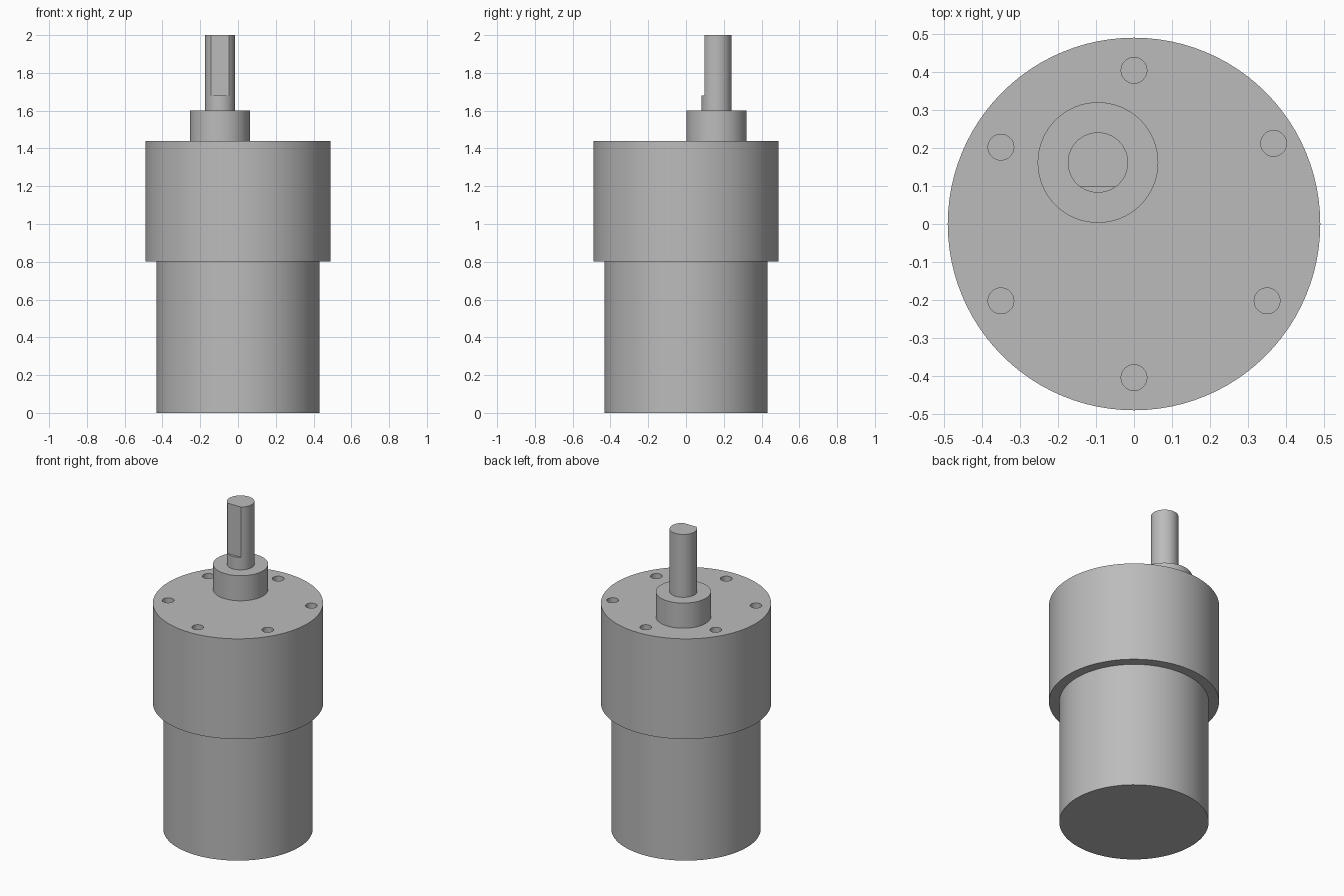
import bpy
import math

cube = bpy.data.objects.get("Cube")
if cube:
    bpy.data.objects.remove(cube, do_unlink=True)

# One plain metal colour
metal = bpy.data.materials.new("grey_metal")
metal.use_nodes = True
grey = (0.5, 0.5, 0.5, 1)
metal.diffuse_color = grey
metal.node_tree.nodes["Principled BSDF"].inputs["Base Color"].default_value = grey


def cylinder(name, radius, bottom, top, x=0, y=0, sides=96):
    bpy.ops.mesh.primitive_cylinder_add(
        vertices=sides, radius=radius, depth=top - bottom,
        location=(x, y, (bottom + top) / 2))
    obj = bpy.context.object
    obj.name = name
    obj.data.materials.append(metal)
    return obj


def cut(target, cutter):
    mod = target.modifiers.new("cut", 'BOOLEAN')
    mod.operation = 'DIFFERENCE'
    mod.solver = 'EXACT'
    mod.object = cutter
    bpy.context.view_layer.objects.active = target
    bpy.ops.object.modifier_apply(modifier=mod.name)
    bpy.data.objects.remove(cutter, do_unlink=True)


SHAFT_X, SHAFT_Y = -0.095, 0.162
FACE_Z = 1.44

# Motor can and the wider gearbox
motor_can = cylinder("motor_can", 0.431, 0, 0.802)
gearbox = cylinder("gearbox", 0.491, 0.802, FACE_Z)

# Ring of blind screw holes in the gearbox face
for i in range(6):
    angle = math.radians(30 + 60 * i)
    reach = 0.425 if i == 0 else 0.405
    cut(gearbox, cylinder("hole_cutter", 0.034, FACE_Z - 0.1, FACE_Z + 0.1,
                          reach * math.cos(angle), reach * math.sin(angle), 32))

# Off-centre boss and output shaft
boss = cylinder("shaft_boss", 0.159, FACE_Z, 1.6, SHAFT_X, SHAFT_Y, 64)
shaft = cylinder("output_shaft", 0.0795, 1.6, 2, SHAFT_X, SHAFT_Y, 64)

# Flat on the front of the shaft
bpy.ops.mesh.primitive_cube_add(size=1, location=(SHAFT_X, 0.0, 1.88))
flat_cutter = bpy.context.object
flat_cutter.name = "flat_cutter"
flat_cutter.scale = (0.4, 0.196, 0.4)
flat_cutter.data.materials.append(metal)
cut(shaft, flat_cutter)

# Smooth walls with crisp rims
for obj in (motor_can, gearbox, boss, shaft):
    bpy.ops.object.select_all(action='DESELECT')
    obj.select_set(True)
    bpy.context.view_layer.objects.active = obj
    bpy.ops.object.shade_smooth_by_angle(angle=math.radians(30))
